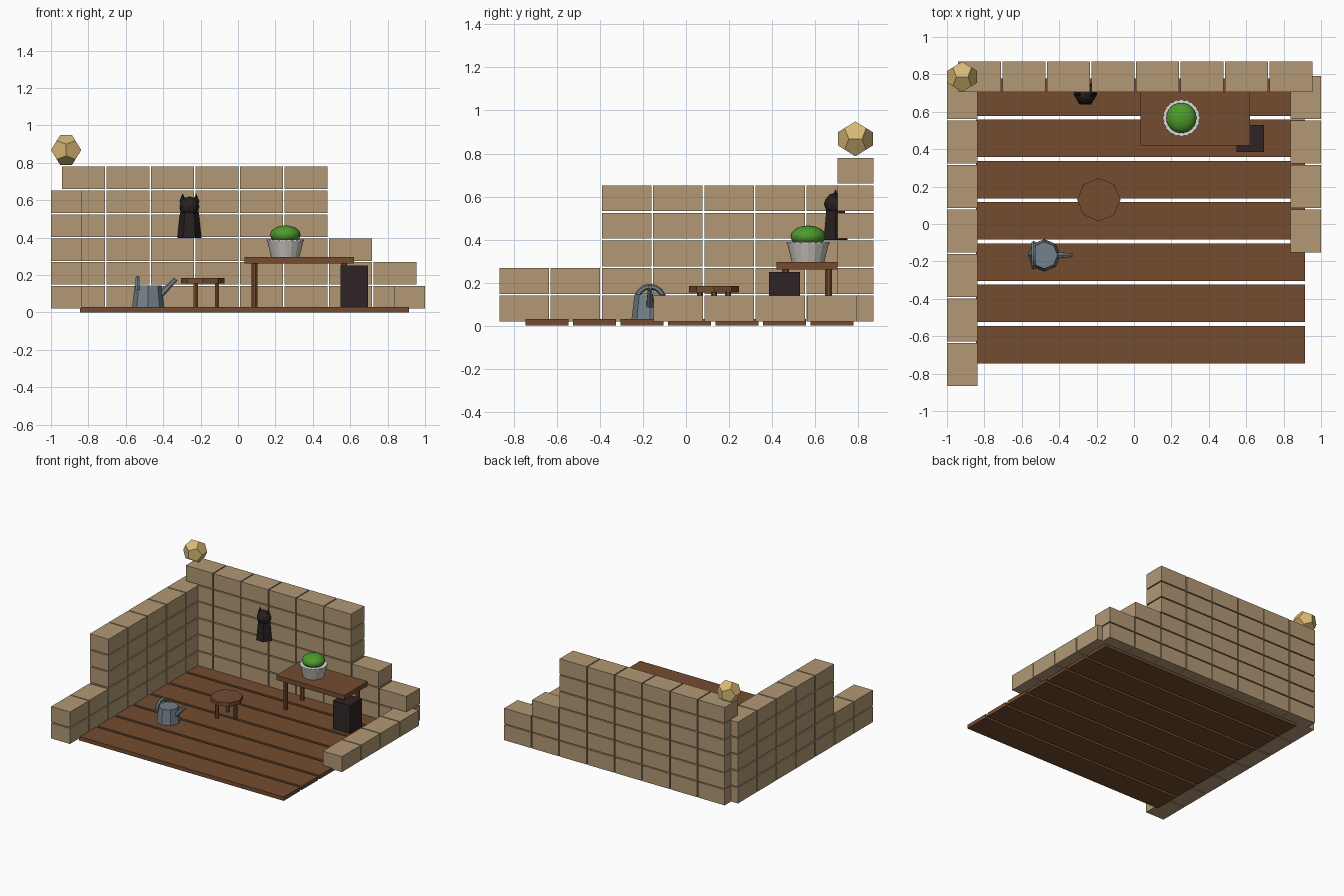
import bpy, bmesh, math
from mathutils import Vector, Matrix

if "Cube" in bpy.data.objects:
    bpy.data.objects.remove(bpy.data.objects["Cube"])


def material(name, r, g, b):
    """Flat material from 0-255 display colour, stored as linear."""
    def lin(c):
        c /= 255
        return c / 12.92 if c <= 0.04045 else ((c + 0.055) / 1.055) ** 2.4
    m = bpy.data.materials.new(name)
    m.diffuse_color = (lin(r), lin(g), lin(b), 1)
    m.use_nodes = True
    m.node_tree.nodes["Principled BSDF"].inputs["Base Color"].default_value = m.diffuse_color
    return m


STONE = material("sandstone", 178, 152, 117)
WOOD = material("brown_wood", 115, 76, 48)
LAMP = material("pale_gold", 216, 184, 117)
STEEL = material("blue_grey_metal", 116, 129, 139)
BLACK = material("dark_fur", 40, 32, 32)
CHAR = material("charcoal", 47, 37, 37)
GREEN = material("leaf_green", 78, 154, 44)
POT = material("pot_grey", 198, 194, 188)
PEBBLE = material("off_white_pebbles", 222, 221, 214)


def finish(name, bm, mat, smooth=False):
    bmesh.ops.recalc_face_normals(bm, faces=bm.faces)
    me = bpy.data.meshes.new(name)
    bm.to_mesh(me)
    bm.free()
    for p in me.polygons:
        p.use_smooth = smooth
    me.materials.append(mat)
    ob = bpy.data.objects.new(name, me)
    bpy.context.collection.objects.link(ob)
    return ob


def add_box(bm, x0, x1, y0, y1, z0, z1):
    m = Matrix.Translation(((x0 + x1) / 2, (y0 + y1) / 2, (z0 + z1) / 2))
    bmesh.ops.create_cube(bm, size=1, matrix=m @ Matrix.Diagonal((x1 - x0, y1 - y0, z1 - z0, 1)))


def add_rod(bm, p0, p1, r0, r1, sides, turn=0.0):
    """Tapered prism from p0 to p1."""
    p0, p1 = Vector(p0), Vector(p1)
    d = p1 - p0
    m = Matrix.Translation((p0 + p1) / 2) @ d.to_track_quat('Z', 'Y').to_matrix().to_4x4()
    bmesh.ops.create_cone(bm, cap_ends=True, segments=sides, radius1=r0, radius2=r1,
                          depth=d.length, matrix=m @ Matrix.Rotation(turn, 4, 'Z'))


# Floor planks
bm = bmesh.new()
for i in range(7):
    y = -0.745 + 0.2205 * i
    add_box(bm, -0.845, 0.915, y, y + 0.2, 0, 0.03)
finish("floor_planks", bm, WOOD)

# Brick walls: stepped rows of equal blocks
STEP, LONG, ROW, HIGH = 0.238, 0.23, 0.128, 0.12

bm = bmesh.new()
for row, count in enumerate((8, 8, 7, 6, 6, 6)):
    for i in range(count):
        x, z = -0.942 + STEP * i, 0.02 + ROW * row
        add_box(bm, x, x + LONG, 0.705, 0.87, z, z + HIGH)
finish("back_wall", bm, STONE)

bm = bmesh.new()
for row, first in enumerate((0, 0, 2, 2, 2)):
    for i in range(first, 7):
        y, z = -0.867 + STEP * i, 0.02 + ROW * row
        add_box(bm, -1.0, -0.838, y, y + LONG, z, z + HIGH)
finish("left_wall", bm, STONE)

bm = bmesh.new()
for i in range(4):
    y = -0.152 + STEP * i
    add_box(bm, 0.836, 1.0, y, y + LONG, 0.02, 0.02 + HIGH)
finish("right_wall", bm, STONE)

# Twelve-sided lantern on the corner
bm = bmesh.new()
phi, s = (1 + math.sqrt(5)) / 2, 0.05
pts = [(a, b, c) for a in (-1, 1) for b in (-1, 1) for c in (-1, 1)]
for a in (-1, 1):
    for b in (-1, 1):
        u, v = a * phi, b / phi
        pts += [(0, u, v), (v, 0, u), (u, v, 0)]
for p in pts:
    bm.verts.new(Vector(p) * s + Vector((-0.919, 0.787, 0.868)))
bmesh.ops.convex_hull(bm, input=bm.verts)
bmesh.ops.dissolve_limit(bm, angle_limit=0.05, verts=bm.verts, edges=bm.edges)
finish("lantern", bm, LAMP)

# Table
bm = bmesh.new()
add_box(bm, 0.035, 0.62, 0.42, 0.705, 0.26, 0.296)
finish("table_top", bm, WOOD)
bm = bmesh.new()
for x in (0.088, 0.567):
    for y in (0.462, 0.662):
        add_rod(bm, (x, y, 0.03), (x, y, 0.262), 0.017, 0.017, 8, math.pi / 8)
finish("table_legs", bm, WOOD)

# Stool
bm = bmesh.new()
add_rod(bm, (-0.188, 0.13, 0.155), (-0.188, 0.13, 0.185), 0.116, 0.116, 8)
finish("stool_seat", bm, WOOD)
bm = bmesh.new()
for k in range(3):
    a = k * math.tau / 3
    x, y = -0.188 + 0.075 * math.cos(a), 0.13 + 0.075 * math.sin(a)
    add_rod(bm, (x, y, 0.03), (x, y, 0.157), 0.013, 0.013, 6)
finish("stool_legs", bm, WOOD)

# Dark box beside the table
bm = bmesh.new()
add_box(bm, 0.547, 0.694, 0.385, 0.53, 0.03, 0.25)
finish("storage_box", bm, CHAR)

# Watering can: body, spout, arched handle
cx, cy = -0.48, -0.167
bm = bmesh.new()
add_rod(bm, (cx, cy, 0.03), (cx, cy, 0.145), 0.086, 0.072, 8)
finish("can_body", bm, STEEL)
bm = bmesh.new()
add_rod(bm, (-0.435, cy, 0.075), (-0.332, cy, 0.178), 0.021, 0.011, 6)
finish("can_spout", bm, STEEL)
bm = bmesh.new()
rings = []
for i in range(9):
    a = math.pi * i / 8
    ring = []
    for j in range(6):
        b = math.tau * j / 6
        r = 0.063 + 0.013 * math.cos(b)
        ring.append(bm.verts.new((-0.537 + 0.013 * math.sin(b), cy + r * math.cos(a),
                                  0.119 + r * math.sin(a))))
    rings.append(ring)
for p, q in zip(rings, rings[1:]):
    for j in range(6):
        bm.faces.new((p[j], p[j - 1], q[j - 1], q[j]))
bm.faces.new(rings[0])
bm.faces.new(rings[-1])
finish("can_handle", bm, STEEL)

# Cat sitting against the wall
cx, cy = -0.26, 0.695
bm = bmesh.new()
add_rod(bm, (cx, cy, 0.398), (cx, cy, 0.535), 0.064, 0.05, 6, math.pi / 6)
finish("cat_body", bm, BLACK)
bm = bmesh.new()
bmesh.ops.create_icosphere(bm, subdivisions=2, radius=0.054,
                           matrix=Matrix.Translation((cx, cy, 0.565)))
finish("cat_head", bm, BLACK)
bm = bmesh.new()
for side in (-1, 1):
    add_rod(bm, (cx + side * 0.034, cy, 0.59), (cx + side * 0.036, cy, 0.635), 0.02, 0, 4)
finish("cat_ears", bm, BLACK)

# Potted plant: pot, ragged pebble rim, leafy dome
cx, cy = 0.253, 0.567
bm = bmesh.new()
add_rod(bm, (cx, cy, 0.296), (cx, cy, 0.384), 0.076, 0.097, 16)
finish("plant_pot", bm, POT)
bm = bmesh.new()
add_rod(bm, (cx, cy, 0.381), (cx, cy, 0.389), 0.101, 0.101, 40)
for i, v in enumerate(sorted(bm.verts, key=lambda v: math.atan2(v.co.y - cy, v.co.x - cx))):
    if i // 2 % 2:
        v.co.x = cx + (v.co.x - cx) * 0.93
        v.co.y = cy + (v.co.y - cy) * 0.93
finish("pot_pebbles", bm, PEBBLE)
bm = bmesh.new()
bmesh.ops.create_uvsphere(bm, u_segments=24, v_segments=14, radius=1,
                          matrix=Matrix.Translation((cx, cy, 0.415))
                          @ Matrix.Diagonal((0.081, 0.081, 0.05, 1)))
finish("plant_leaves", bm, GREEN, smooth=True)
